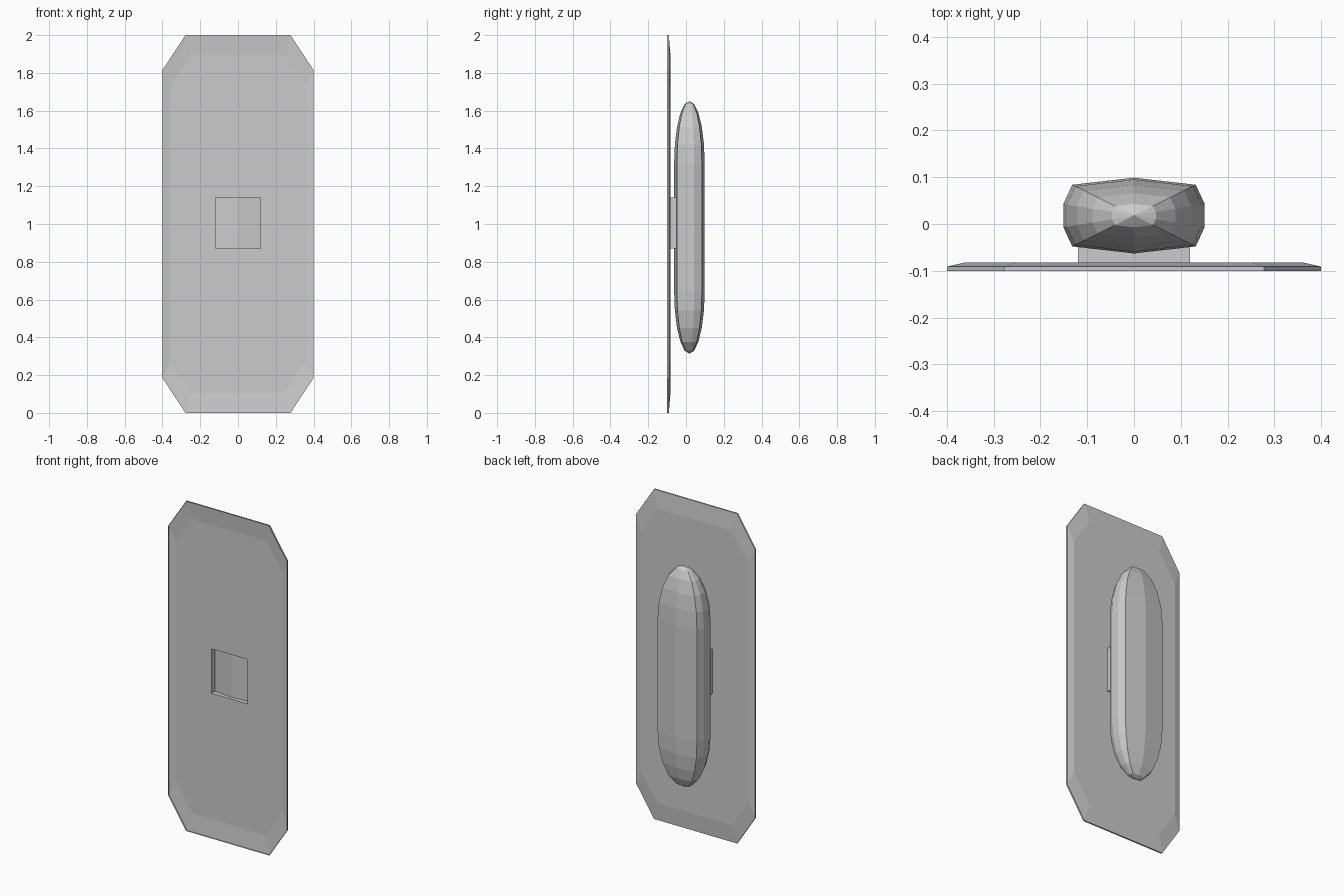
import bpy, bmesh
from math import sin, cos, radians

if "Cube" in bpy.data.objects:
    bpy.data.objects.remove(bpy.data.objects["Cube"])


def finish(bm, name):
    bmesh.ops.recalc_face_normals(bm, faces=bm.faces)
    mesh = bpy.data.meshes.new(name)
    bm.to_mesh(mesh)
    bm.free()
    obj = bpy.data.objects.new(name, mesh)
    bpy.context.collection.objects.link(obj)
    return obj


def ring(bm, pts):
    return [bm.verts.new(p) for p in pts]


def bridge(bm, a, b):
    n = len(a)
    for i in range(n):
        j = (i + 1) % n
        bm.faces.new((a[i], a[j], b[j], b[i]))


def loop_edges(bm, r):
    return [bm.edges.get((r[i], r[i - 1])) for i in range(len(r))]


# Mounting plate: open-fronted octagonal shell, bevelled rim, hollow square neck
half = [(0.278, -1.0), (0.4, -0.815), (0.4, 0.815), (0.278, 1.0)]
octagon = half + [(-x, z) for x, z in reversed(half)]
square = [(-0.12, 0.87), (0.12, 0.87), (0.12, 1.14), (-0.12, 1.14)]

bm = bmesh.new()
rim_front = ring(bm, [(x, -0.1, 1 + z) for x, z in octagon])
rim_back = ring(bm, [(x, -0.091, 1 + z) for x, z in octagon])
panel = ring(bm, [(x * 0.9, -0.082, 1 + z * 0.892) for x, z in octagon])
neck_base = ring(bm, [(x, -0.082, z) for x, z in square])
neck_end = ring(bm, [(x, -0.047, z) for x, z in square])
bridge(bm, rim_front, rim_back)
bridge(bm, rim_back, panel)
bridge(bm, neck_base, neck_end)
# panel split into quads and triangles around the square opening
a, b = panel, neck_base
for face in ((a[7], a[0], b[1], b[0]), (a[0], a[1], b[1]),
             (a[1], a[2], b[2], b[1]), (a[2], a[3], b[2]),
             (a[3], a[4], b[3], b[2]), (a[4], a[5], b[3]),
             (a[5], a[6], b[0], b[3]), (a[6], a[7], b[0])):
    bm.faces.new(face)
finish(bm, "mounting_plate")

# Handle: ten-sided bar with a rounded, faceted end at top and bottom
side = [(0, -0.081), (0.132, -0.066), (0.151, -0.025),
        (0.151, 0.025), (0.132, 0.066), (0, 0.081)]
section = side + [(-x, y) for x, y in reversed(side[1:-1])]
CENTRE_Y, CENTRE_Z, STRAIGHT, CAP, STEPS = 0.018, 0.982, 0.338, 0.331, 5

levels = []
for sign in (-1, 1):
    for k in range(STEPS):
        t = radians(90 * k / STEPS)
        levels.append((CENTRE_Z + sign * (STRAIGHT + CAP * sin(t)), cos(t)))
levels.sort()

bm = bmesh.new()
rings = [ring(bm, [(x * s, CENTRE_Y + y * s, z) for x, y in section])
         for z, s in levels]
for lower, upper in zip(rings, rings[1:]):
    bridge(bm, lower, upper)
for end, sign in ((rings[0], -1), (rings[-1], 1)):
    tip = bm.verts.new((0, CENTRE_Y, CENTRE_Z + sign * (STRAIGHT + CAP)))
    for i in range(len(end)):
        bm.faces.new((end[i - 1], end[i], tip))
finish(bm, "handle")
